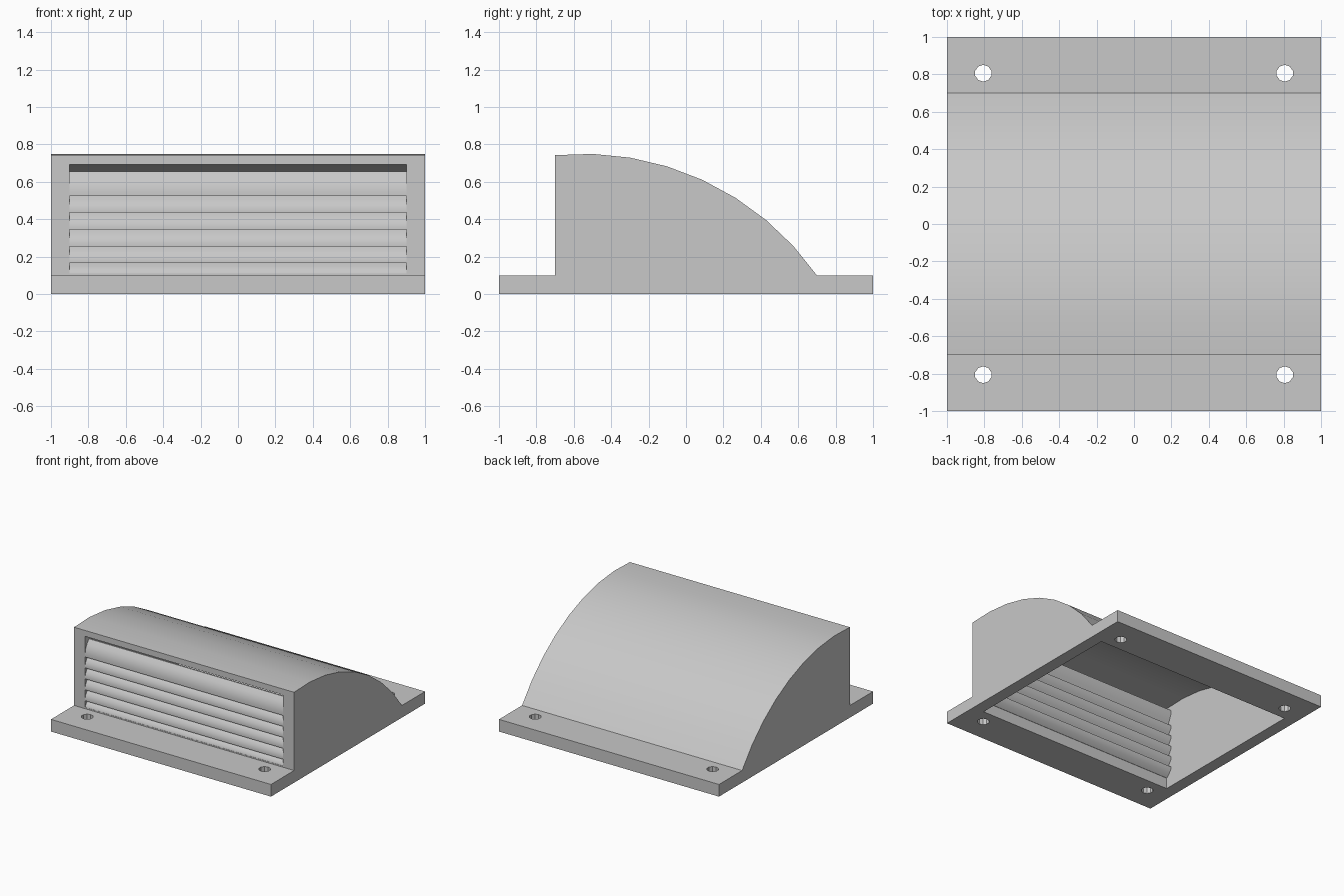
import bpy, bmesh, math

cube = bpy.data.objects.get("Cube")
if cube:
    bpy.data.objects.remove(cube, do_unlink=True)

grey = bpy.data.materials.new("plain_grey")
grey.use_nodes = True
grey.diffuse_color = (0.58, 0.58, 0.58, 1)
grey.node_tree.nodes["Principled BSDF"].inputs["Base Color"].default_value = grey.diffuse_color

# Hood arc: a circle seen from the side
ARC_Y, ARC_Z, RADIUS = -0.55, -0.777, 1.527


def arc(radius, y_start, z_end, steps=8):
    """Points (y, z) along the hood curve from the front down to height z_end."""
    a0 = math.asin((y_start - ARC_Y) / radius)
    a1 = math.acos((z_end - ARC_Z) / radius)
    angles = [a0 + (a1 - a0) * i / steps for i in range(steps + 1)]
    return [(ARC_Y + radius * math.sin(a), ARC_Z + radius * math.cos(a)) for a in angles]


def extrude_profile(name, profile, half_width):
    """Solid made by sweeping a (y, z) outline along x."""
    bm = bmesh.new()
    face = bm.faces.new([bm.verts.new((-half_width, y, z)) for y, z in profile])
    new = bmesh.ops.extrude_face_region(bm, geom=[face])["geom"]
    verts = [g for g in new if isinstance(g, bmesh.types.BMVert)]
    bmesh.ops.translate(bm, verts=verts, vec=(2 * half_width, 0, 0))
    bmesh.ops.recalc_face_normals(bm, faces=bm.faces)
    mesh = bpy.data.meshes.new(name)
    bm.to_mesh(mesh)
    bm.free()
    mesh.materials.append(grey)
    obj = bpy.data.objects.new(name, mesh)
    bpy.context.collection.objects.link(obj)
    return obj


def activate(obj):
    bpy.ops.object.select_all(action="DESELECT")
    obj.select_set(True)
    bpy.context.view_layer.objects.active = obj


def cut(obj, cutter):
    cutter.hide_render = True
    mod = obj.modifiers.new("cut", "BOOLEAN")
    mod.operation, mod.solver, mod.object = "DIFFERENCE", "EXACT", cutter
    activate(obj)
    bpy.ops.object.modifier_apply(modifier=mod.name)
    bpy.data.objects.remove(cutter, do_unlink=True)


# Base plate and hood in one outline
body = extrude_profile(
    "vent_hood",
    [(-1, 0), (-1, 0.1), (-0.7, 0.1)] + arc(RADIUS, -0.7, 0.1) + [(1, 0.1), (1, 0)], 1)

# Hollow inside, open below and at the front
cut(body, extrude_profile(
    "cavity",
    [(-0.69, -0.1), (-0.69, 0.11), (-0.8, 0.11), (-0.8, 0.7)]
    + arc(RADIUS - 0.05, -0.69, 0.1) + [(0.69, 0.095), (0.69, -0.1)], 0.9))

# Screw holes in the corners
for x in (-0.806, 0.806):
    for y in (-0.806, 0.806):
        bpy.ops.mesh.primitive_cylinder_add(vertices=10, radius=0.045, depth=0.4, location=(x, y, 0))
        cut(body, bpy.context.object)

# Louvre sheet: overlapping curved slats, set back at the top and flush below
tops = [0.655] + [0.525 - 0.09 * i for i in range(5)]
bottoms = tops[1:] + [0.09]
outer_curve = [(-0.65, 0), (-0.675, 0.25), (-0.692, 0.5), (-0.7, 0.8), (-0.7, 1)]
inner_curve = [(-0.637, 0), (-0.642, 0.3), (-0.658, 0.6), (-0.675, 0.85)]
outer, inner = [], []
for top, bottom in zip(tops, bottoms):
    outer += [(y, top - t * (top - bottom)) for y, t in outer_curve]
    inner += [(y, top - t * (top - bottom)) for y, t in inner_curve]
inner.append((-0.688, bottoms[-1]))
louvres = extrude_profile("louvre_slats", outer + inner[::-1], 0.902)

for obj in (body, louvres):
    activate(obj)
    bpy.ops.object.shade_smooth_by_angle(angle=math.radians(30))
